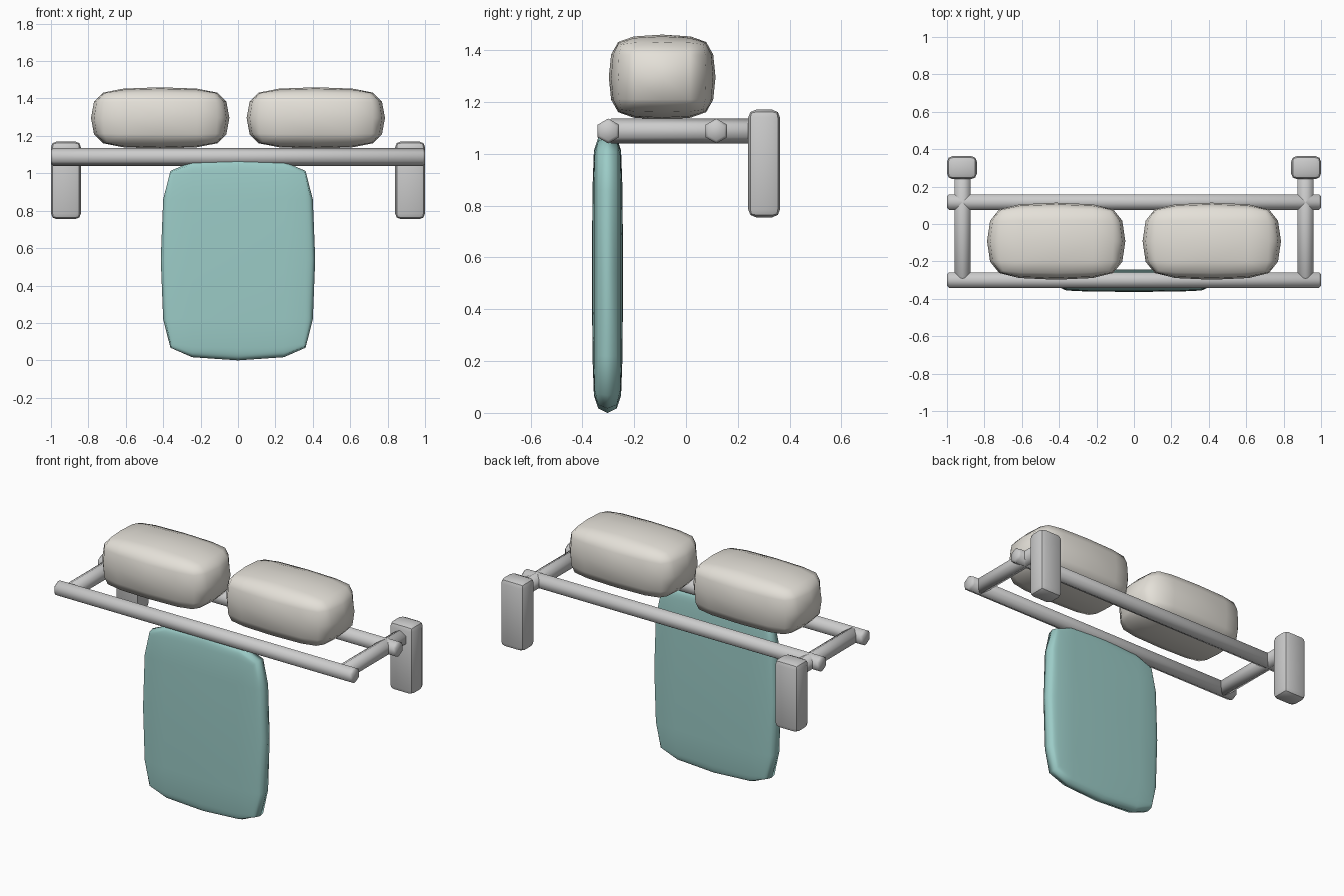
import bpy, bmesh, math
from mathutils import Matrix, Vector

if "Cube" in bpy.data.objects:
    bpy.data.objects.remove(bpy.data.objects["Cube"])


def material(name, color):
    m = bpy.data.materials.new(name)
    m.diffuse_color = color
    m.use_nodes = True
    m.node_tree.nodes["Principled BSDF"].inputs["Base Color"].default_value = m.diffuse_color
    return m


def finish(name, bm, angle, mat=None):
    bmesh.ops.recalc_face_normals(bm, faces=bm.faces[:])
    me = bpy.data.meshes.new(name)
    bm.to_mesh(me)
    bm.free()
    ob = bpy.data.objects.new(name, me)
    bpy.context.collection.objects.link(ob)
    if mat:
        me.materials.append(mat)
    bpy.ops.object.select_all(action='DESELECT')
    ob.select_set(True)
    bpy.context.view_layer.objects.active = ob
    bpy.ops.object.shade_smooth_by_angle(angle=math.radians(angle))
    return ob


def box(lo, hi):
    lo, hi = Vector(lo), Vector(hi)
    bm = bmesh.new()
    bmesh.ops.create_cube(bm, size=1)
    bmesh.ops.transform(bm, verts=bm.verts[:],
                        matrix=Matrix.Translation((lo + hi) / 2) @ Matrix.Diagonal((*(hi - lo), 1)))
    return bm


def rail(name, a, b, r=0.048):
    """Hexagonal tube with one edge pointing up and slightly softened ends."""
    a, b = Vector(a), Vector(b)
    d = (b - a).normalized()
    side = d.cross(Vector((0, 0, 1)))
    ease = 0.012
    length = (b - a).length
    bm = bmesh.new()
    rings = []
    for t, rad in ((0, r - ease), (ease, r), (length - ease, r), (length, r - ease)):
        rings.append([bm.verts.new(a + d * t + rad * (side * math.sin(k * math.pi / 3)
                      + Vector((0, 0, math.cos(k * math.pi / 3))))) for k in range(6)])
    for p, q in zip(rings, rings[1:]):
        for k in range(6):
            bm.faces.new((p[k], p[(k + 1) % 6], q[(k + 1) % 6], q[k]))
    bm.faces.new(rings[0])
    bm.faces.new(rings[-1])
    return finish(name, bm, 65)


def pillow(name, lo, hi, soft, mat):
    """Chamfered cube, subdivided once, stretched to the given bounds."""
    lo, hi = Vector(lo), Vector(hi)
    bm = bmesh.new()
    bmesh.ops.create_cube(bm, size=2)
    bmesh.ops.bevel(bm, geom=bm.edges[:], offset=soft, segments=1,
                    affect='EDGES', profile=0.5)
    ob = finish(name, bm, 180, mat)
    ob.location = (lo + hi) / 2
    ob.scale = (hi - lo) / 2
    sub = ob.modifiers.new("soften", 'SUBSURF')
    sub.levels = sub.render_levels = 1
    sub.use_limit_surface = False
    return ob


cream = material("cream_fabric", (0.78, 0.75, 0.69, 1))
teal = material("teal_fabric", (0.33, 0.60, 0.57, 1))

# Long rails
Z = 1.088
rail("front_rail", (-1, -0.30, Z), (1, -0.30, Z))
rail("back_rail", (-1, 0.117, Z), (1, 0.117, Z))

for s, side in ((-1, "left"), (1, "right")):
    # Side rails
    rail(side + "_side_rail", (s * 0.917, -0.30, Z), (s * 0.917, 0.30, Z))
    # Wall brackets
    xs = sorted((s * 0.84, s * 1.0))
    bm = box((xs[0], 0.24, 0.755), (xs[1], 0.363, 1.17))
    bmesh.ops.bevel(bm, geom=bm.edges[:], offset=0.03, segments=2,
                    affect='EDGES', profile=0.5)
    finish(side + "_wall_bracket", bm, 40)
    # Folded towels
    xs = sorted((s * 0.046, s * 0.786))
    pillow(side + "_folded_towel", (xs[0], -0.298, 1.132), (xs[1], 0.114, 1.46), 0.35, cream)

# Hanging towel
pillow("hanging_towel", (-0.413, -0.363, 0), (0.413, -0.243, 1.08), 0.25, teal)
